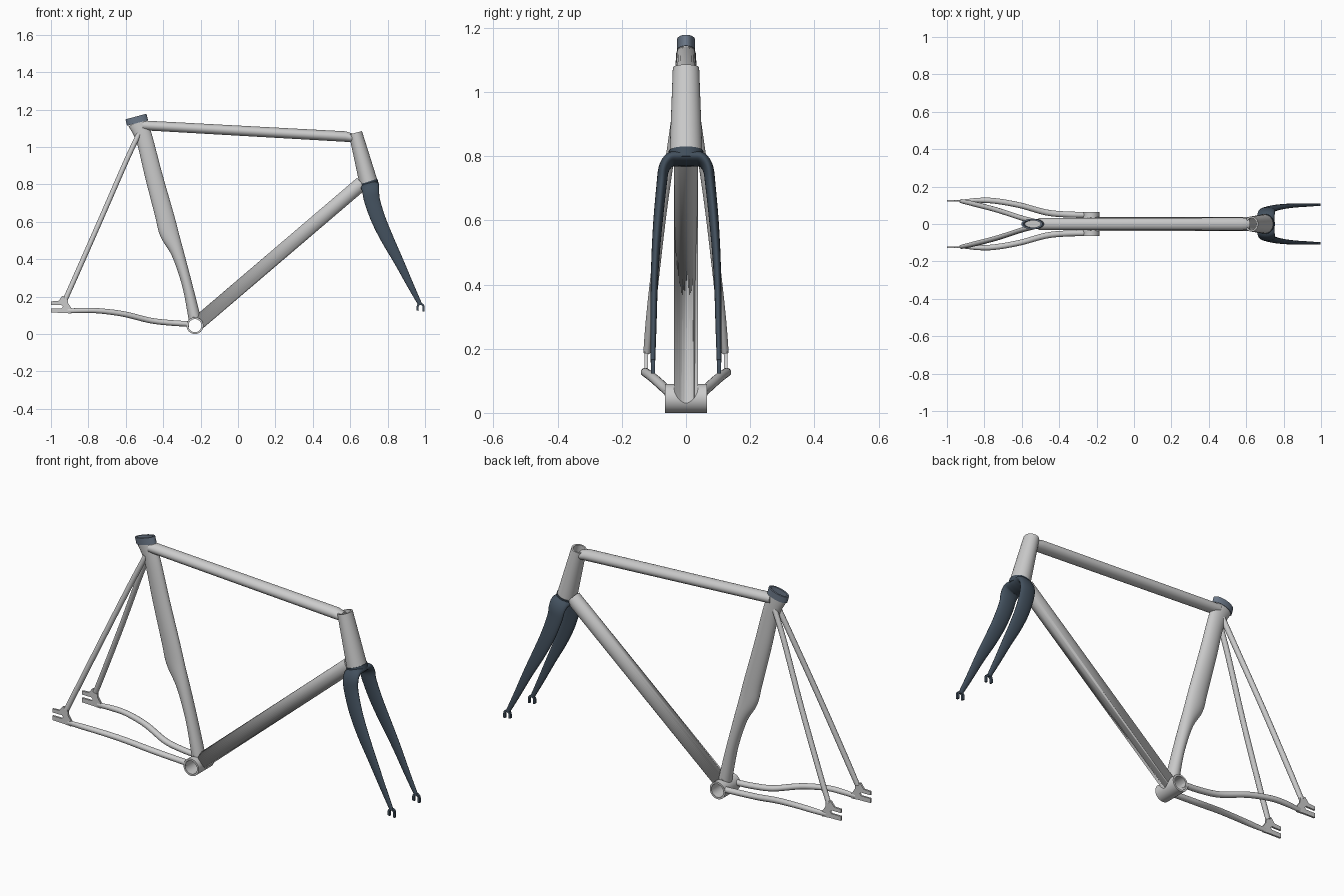
import bpy, bmesh, math
from mathutils import Vector

if "Cube" in bpy.data.objects:
    bpy.data.objects.remove(bpy.data.objects["Cube"])

def material(name, rgb):
    m = bpy.data.materials.new(name)
    m.diffuse_color = (*rgb, 1)
    m.use_nodes = True
    m.node_tree.nodes["Principled BSDF"].inputs["Base Color"].default_value = m.diffuse_color
    return m

DARK = material("dark_blue_black", (0.055, 0.08, 0.11))
SLATE = material("slate", (0.15, 0.19, 0.25))
TILT = Vector((0.966, 0, 0.26))      # fore-aft direction square to seat and head tubes
SIDE = Vector((0, 1, 0))

def finish(name, bm, mat=None):
    bmesh.ops.recalc_face_normals(bm, faces=bm.faces[:])
    me = bpy.data.meshes.new(name)
    bm.to_mesh(me)
    bm.free()
    ob = bpy.data.objects.new(name, me)
    bpy.context.collection.objects.link(ob)
    if mat:
        me.materials.append(mat)
    bpy.ops.object.select_all(action='DESELECT')
    ob.select_set(True)
    bpy.context.view_layer.objects.active = ob
    bpy.ops.object.shade_smooth_by_angle(angle=math.radians(40))
    return ob

def skin(name, stations, n, loop, mat):
    """Bridge elliptical rings (centre, U, V); loop joins last to first."""
    bm = bmesh.new()
    rings = []
    for c, u, v in stations:
        rings.append([bm.verts.new(c + u * math.cos(2 * math.pi * i / n) + v * math.sin(2 * math.pi * i / n))
                      for i in range(n)])
    pairs = list(zip(rings, rings[1:])) + ([(rings[-1], rings[0])] if loop else [])
    for a, b in pairs:
        for i in range(n):
            j = (i + 1) % n
            bm.faces.new((a[i], a[j], b[j], b[i]))
    if not loop:
        bm.faces.new(rings[0])
        bm.faces.new(rings[-1])
    return finish(name, bm, mat)

def smooth_path(p, steps):
    out = []
    for i in range(len(p) - 1):
        a, b, c, d = p[max(i - 1, 0)], p[i], p[i + 1], p[min(i + 2, len(p) - 1)]
        for k in range(steps):
            t = k / steps
            out.append([0.5 * (2 * q + (r - o) * t + (2 * o - 5 * q + 4 * r - s) * t * t
                               + (3 * q - o - 3 * r + s) * t ** 3) for o, q, r, s in zip(a, b, c, d)])
    return out + [list(p[-1])]

def tube(name, pts, u_axis=SIDE, steps=1, n=24, mat=None):
    """Sweep an ellipse through points (x, y, z, half size along u_axis, other half size)."""
    p = smooth_path(pts, steps)
    pos = [Vector(q[:3]) for q in p]
    st = []
    for i, q in enumerate(p):
        t = (pos[min(i + 1, len(p) - 1)] - pos[max(i - 1, 0)]).normalized()
        v = t.cross(u_axis).normalized()
        st.append((pos[i], v.cross(t) * q[3], v * q[4]))
    return skin(name, st, n, False, mat)

def hollow(name, c0, c1, s0, s1, wall, u_axis, n=32, mat=None):
    c0, c1 = Vector(c0), Vector(c1)
    v = (c1 - c0).normalized().cross(u_axis).normalized()
    st = [(c, u_axis * (s[0] - w), v * (s[1] - w))
          for c, s, w in ((c0, s0, 0), (c1, s1, 0), (c1, s1, wall), (c0, s0, wall))]
    return skin(name, st, n, True, mat)

def plate(name, outline, y, thick, mat=None):
    bm = bmesh.new()
    f = bm.faces.new([bm.verts.new((x, y - thick / 2, z)) for x, z in outline])
    ext = bmesh.ops.extrude_face_region(bm, geom=[f])
    bmesh.ops.translate(bm, vec=(0, thick, 0), verts=[g for g in ext['geom'] if isinstance(g, bmesh.types.BMVert)])
    return finish(name, bm, mat)

def cut(ob, cutter):
    m = ob.modifiers.new("cut", 'BOOLEAN')
    m.operation = 'DIFFERENCE'
    m.object = cutter
    m.solver = 'EXACT'
    bpy.ops.object.select_all(action='DESELECT')
    ob.select_set(True)
    bpy.context.view_layer.objects.active = ob
    bpy.ops.object.modifier_apply(modifier="cut")

# Bottom bracket shell and the bore that trims the tubes meeting it
hollow("bottom_bracket_shell", (-.23, -.065, .045), (-.23, .065, .045), (.045, .045), (.045, .045),
       .01, Vector((1, 0, 0)))
bore = tube("bore_cutter", [(-.23, -.1, .045, .04, .04), (-.23, .1, .045, .04, .04)], Vector((1, 0, 0)), n=32)
bore.hide_render = True

# Down tube and top tube
down = tube("down_tube", [(-.23, 0, .045, .037, .0385), (.662, 0, .806, .037, .0385)], n=32)
tube("top_tube", [(-.51, 0, 1.116, .031, .026), (.575, 0, 1.056, .034, .028), (.615, 0, 1.048, .031, .022)], n=32)

# Aero seat tube, waisted behind where the wheel sits: (z, rear x, front x, half width)
seat_edges = [(1.133, -.592, -.482, .026), (1.04, -.546, -.453, .028), (.85, -.5, -.403, .03),
              (.64, -.446, -.343, .03), (.54, -.42, -.316, .03), (.43, -.357, -.287, .031),
              (.27, -.302, -.245, .032), (.12, -.272, -.207, .034), (.055, -.262, -.192, .034)]
seat = tube("seat_tube", [((a + b) / 2, 0, z, (b - a) / 2 * .966, w) for z, a, b, w in seat_edges],
            TILT, steps=5, n=32)
for ob in (down, seat):
    cut(ob, bore)
bpy.data.objects.remove(bore)

# Seat collar
hollow("seat_collar", (-.537, 0, 1.129), (-.546, 0, 1.163), (.058, .028), (.058, .028), .009, TILT, mat=SLATE)

# Tapered head tube
hollow("head_tube", (.698, 0, .81), (.628, 0, 1.076), (.049, .051), (.036, .041), .009, TILT)

# Rear stays and dropouts, both sides
drop = [(-1, .175), (-.96, .177), (-.94, .203), (-.91, .2), (-.908, .165), (-.89, .138), (-.89, .11),
        (-.93, .113), (-1, .115), (-1, .138), (-.945, .138), (-.936, .147), (-.945, .156), (-1, .156)]
for s, side in ((-1, "right"), (1, "left")):
    r = .0135
    tube("seat_stay_" + side, [(-.53, s * .014, 1.07, r, r), (-.60, s * .032, .92, r, r),
         (-.73, s * .074, .622, r, r), (-.86, s * .108, .327, r, r), (-.922, s * .122, .188, .011, r)],
         steps=6, n=16)
    tube("chain_stay_" + side, [(-.262, s * .049, .054, .016, .015), (-.36, s * .051, .06, .016, .015),
         (-.47, s * .062, .073, .016, .015), (-.61, s * .1, .107, .015, .015), (-.74, s * .123, .124, .015, .014),
         (-.83, s * .127, .126, .013, .014), (-.91, s * .124, .124, .007, .012)], steps=6, n=16)
    plate("rear_dropout_" + side, drop, s * .124, .01)

    # Fork tips: small open-bottomed hooks
    arc = [math.pi * i / 10 for i in range(11)]
    tip = [(.997, .122)] + [(.976 + .021 * math.cos(a), .146 + .021 * math.sin(a)) for a in arc] + \
          [(.955, .127), (.966, .124)] + \
          [(.976 + .01 * math.cos(a), .146 + .01 * math.sin(a)) for a in reversed(arc)] + [(.986, .122)]
    plate("fork_tip_" + side, tip, s * .103, .012, DARK)

# Fork: one sweep from tip over the crown to the other tip
half = [(.974, .103, .158, .011, .007), (.92, .101, .265, .018, .009), (.858, .099, .392, .026, .011),
        (.80, .094, .505, .034, .013), (.752, .086, .61, .039, .015), (.718, .076, .71, .042, .016),
        (.71, .069, .76, .045, .017), (.706, .05, .788, .048, .02), (.704, .025, .792, .049, .021)]
path = half + [(.704, 0, .792, .049, .021)] + [(x, -y, z, a, b) for x, y, z, a, b in reversed(half)]
tube("fork", path, TILT, steps=4, n=24, mat=DARK)

# Crown race under the head tube
tube("crown_race", [(.706, 0, .785, .05, .053), (.6965, 0, .815, .051, .054)], TILT, n=32, mat=DARK)
